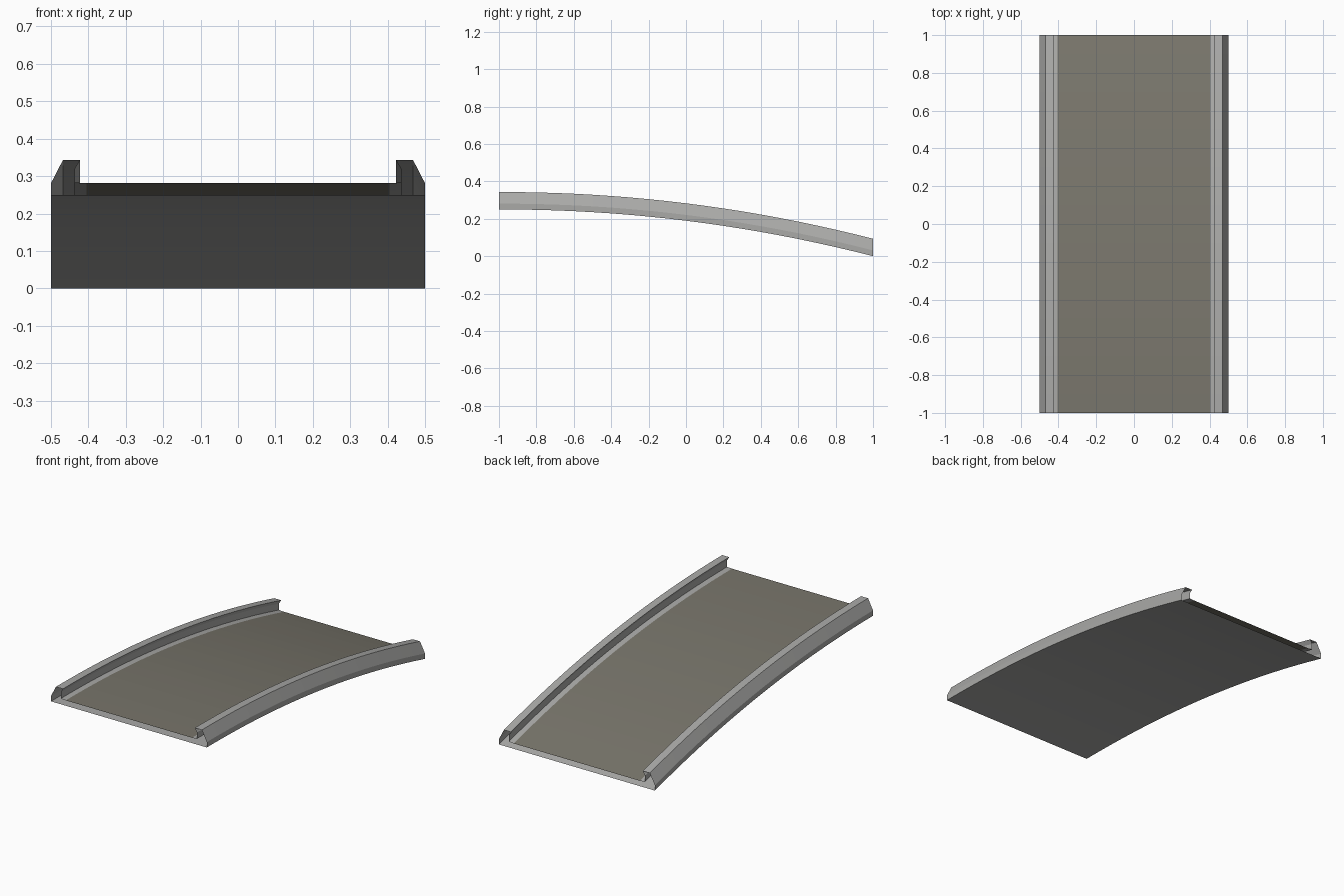
import bpy, bmesh

if "Cube" in bpy.data.objects:
    bpy.data.objects.remove(bpy.data.objects["Cube"])

SEGMENTS = 20


def material(name, rgb):
    m = bpy.data.materials.new(name)
    m.diffuse_color = (*rgb, 1)
    m.use_nodes = True
    m.node_tree.nodes["Principled BSDF"].inputs["Base Color"].default_value = m.diffuse_color
    return m


grey = material("concrete grey", (0.40, 0.40, 0.39))
brown = material("road brown grey", (0.19, 0.18, 0.148))


def drop(y):
    # level at the front, steepening down to the ground at the back
    return 0.25 * (1 - ((y + 1) / 2) ** 2.05)


def sweep(name, profile, mat):
    """Sweep an open x/z profile along the curved slope, leaving the ends open."""
    bm = bmesh.new()
    rows = []
    for i in range(SEGMENTS + 1):
        y = -1 + 2 * i / SEGMENTS
        rows.append([bm.verts.new((x, y, z + drop(y))) for x, z in profile])
    for a, b in zip(rows, rows[1:]):
        for j in range(len(profile) - 1):
            bm.faces.new((a[j], a[j + 1], b[j + 1], b[j]))
    me = bpy.data.meshes.new(name)
    bm.to_mesh(me)
    bm.free()
    me.materials.append(mat)
    ob = bpy.data.objects.new(name, me)
    bpy.context.collection.objects.link(ob)
    return ob


# Road surface and flat underside, with a hollow gap between them
sweep("road_deck", [(-0.405, 0.031), (0.405, 0.031)], brown)
sweep("underside", [(0.5, 0), (-0.5, 0)], grey)

# Hollow kerbs: bevelled outside, overhanging lip and foot flange inside
kerb = [(0.5, 0), (0.5, 0.031), (0.468, 0.093), (0.423, 0.093),
        (0.437, 0.07), (0.437, 0.033), (0.405, 0.031)]
sweep("right_kerb", kerb, grey)
sweep("left_kerb", [(-x, z) for x, z in reversed(kerb)], grey)
# Normals: kerb profile runs from outside to inside, facing outward and up
for ob in bpy.data.objects:
    if ob.name in ("right_kerb", "left_kerb"):
        up = sum(p.normal.z for p in ob.data.polygons)
        if up < 0:
            ob.data.flip_normals()
